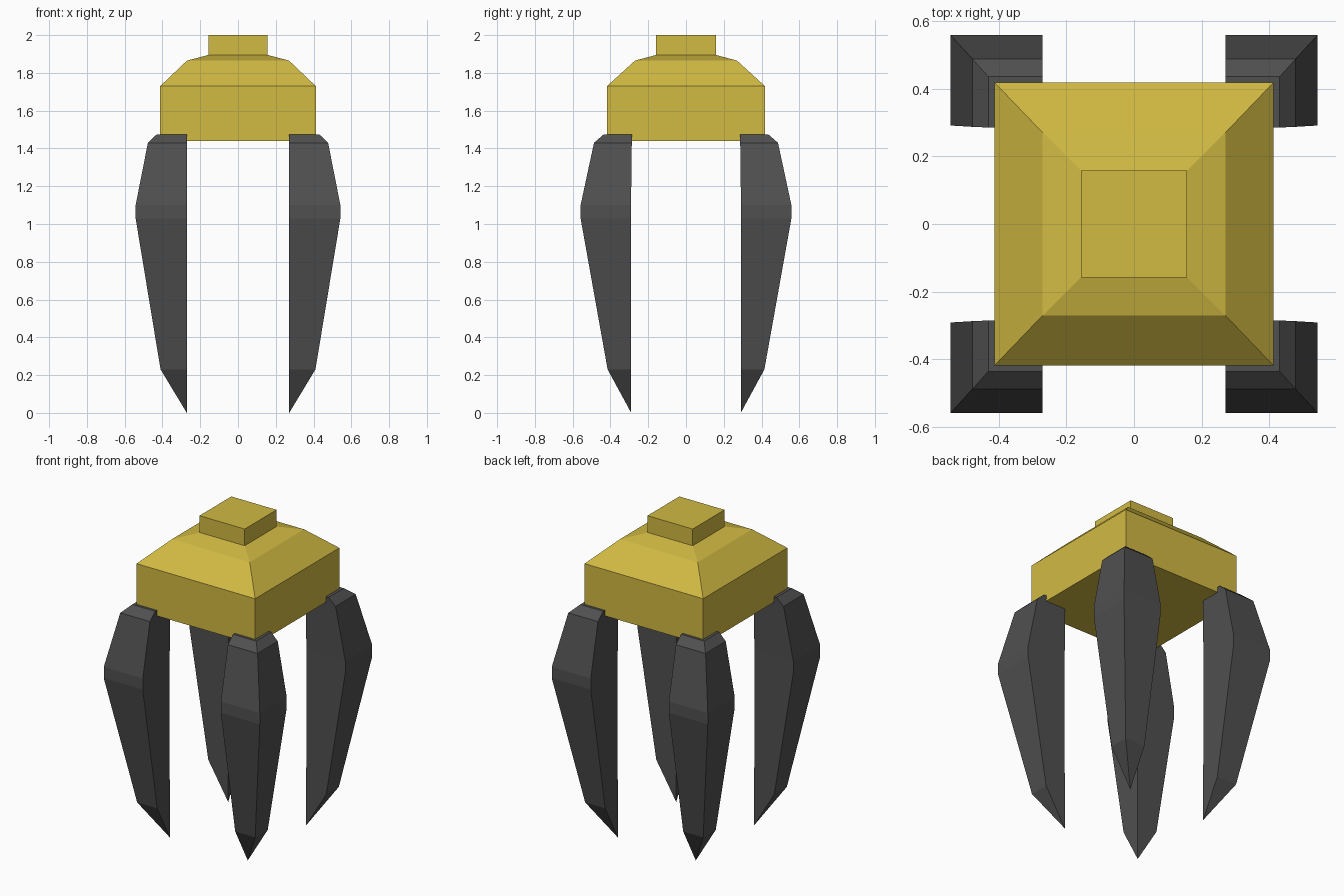
import bpy, bmesh

if "Cube" in bpy.data.objects:
    bpy.data.objects.remove(bpy.data.objects["Cube"])


def material(name, color):
    m = bpy.data.materials.new(name)
    m.diffuse_color = color
    m.use_nodes = True
    m.node_tree.nodes["Principled BSDF"].inputs["Base Color"].default_value = m.diffuse_color
    return m


def loft(name, sections, mat):
    """Skin a stack of rectangles (z, x0, x1, y0, y1)."""
    bm = bmesh.new()
    rings = []
    for z, x0, x1, y0, y1 in sections:
        corners = ((x0, y0), (x1, y0), (x1, y1), (x0, y1))
        rings.append([bm.verts.new((x, y, z)) for x, y in corners])
    for a, b in zip(rings, rings[1:]):
        for i in range(4):
            j = (i + 1) % 4
            bm.faces.new((a[i], a[j], b[j], b[i]))
    bm.faces.new(rings[0])
    bm.faces.new(rings[-1])
    bmesh.ops.remove_doubles(bm, verts=bm.verts, dist=0.001)
    bmesh.ops.recalc_face_normals(bm, faces=bm.faces)
    mesh = bpy.data.meshes.new(name)
    bm.to_mesh(mesh)
    bm.free()
    mesh.materials.append(mat)
    obj = bpy.data.objects.new(name, mesh)
    bpy.context.collection.objects.link(obj)
    return obj


gold = material("gold", (0.64, 0.49, 0.055, 1))
dark = material("dark_grey", (0.08, 0.08, 0.08, 1))

# Stepped square hub: box, two slopes, cap block
hub = [(1.44, 0.412, 0.418), (1.73, 0.412, 0.418), (1.865, 0.27, 0.27),
       (1.895, 0.157, 0.158), (2.0, 0.157, 0.158)]
loft("hub", [(z, -x, x, -y, y) for z, x, y in hub], gold)

# Claw: near-straight inner faces, bulging outer faces, pointed tip
# rows are z, outer x, inner y, outer y
claw_profile = [(0.0, 0.271, 0.29, 0.29), (0.23, 0.41, 0.29, 0.415),
                (1.03, 0.542, 0.291, 0.558), (1.10, 0.542, 0.291, 0.558),
                (1.43, 0.477, 0.287, 0.487), (1.475, 0.43, 0.285, 0.435)]
claw = loft("claws", [(z, 0.271, x, y0, y1) for z, x, y0, y1 in claw_profile], dark)
mirror = claw.modifiers.new("four_corners", 'MIRROR')
mirror.use_axis = (True, True, False)
mirror.use_mirror_merge = False
